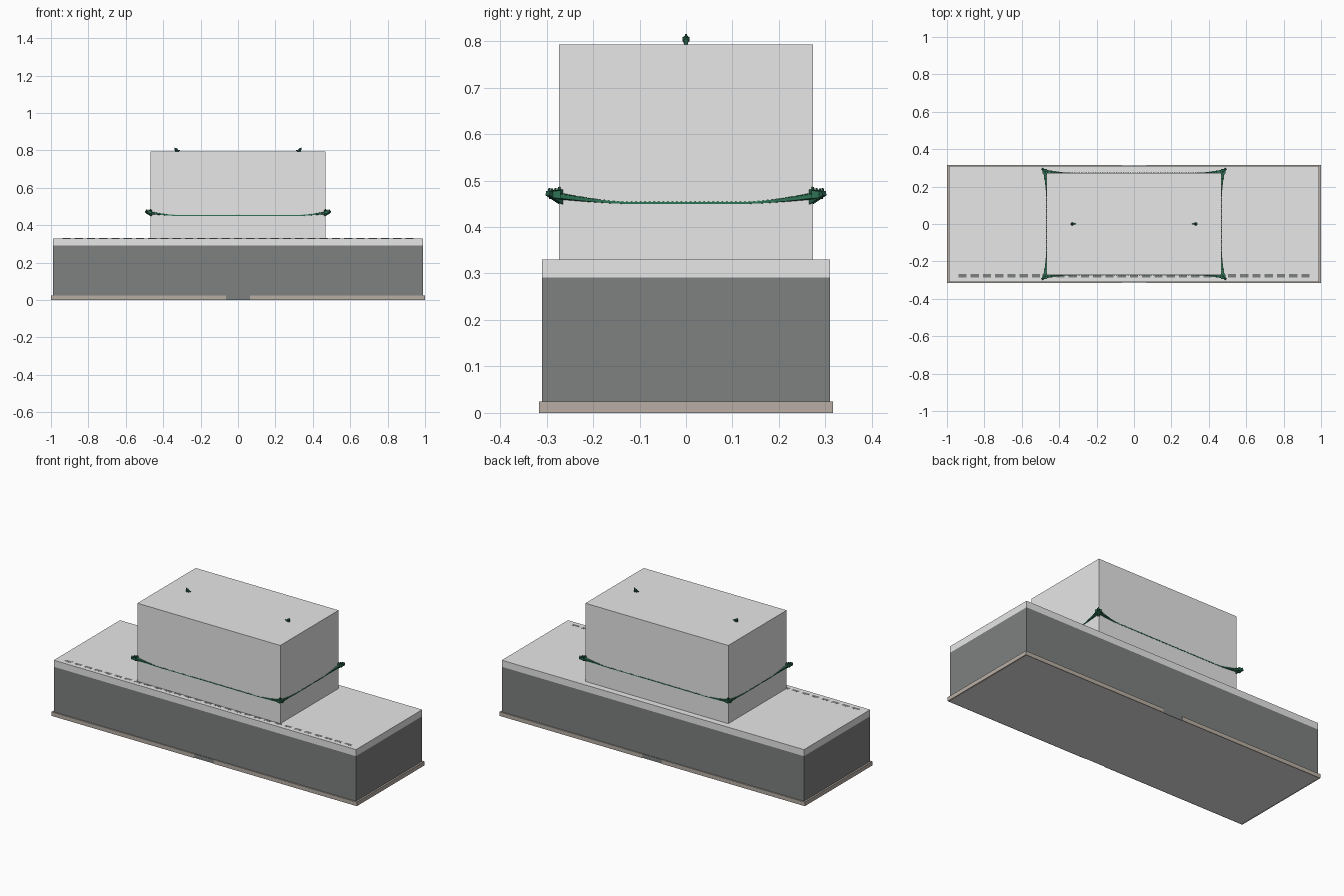
import bpy, bmesh, math
from mathutils import Vector, Matrix

if "Cube" in bpy.data.objects:
    bpy.data.objects.remove(bpy.data.objects["Cube"])


def material(name, rgb):
    m = bpy.data.materials.new(name)
    m.diffuse_color = (*rgb, 1)
    m.use_nodes = True
    m.node_tree.nodes["Principled BSDF"].inputs["Base Color"].default_value = m.diffuse_color
    return m


LIGHT = material("light grey", (0.80, 0.80, 0.80))
DARK = material("dark grey", (0.21, 0.22, 0.215))
STONE = material("warm stone", (0.48, 0.425, 0.375))
GREEN = material("roof green", (0.028, 0.17, 0.09))
DEEP = material("deep green", (0.02, 0.115, 0.065))


def finish(name, bm, mat):
    bmesh.ops.recalc_face_normals(bm, faces=bm.faces)
    me = bpy.data.meshes.new(name)
    bm.to_mesh(me)
    bm.free()
    me.materials.append(mat)
    ob = bpy.data.objects.new(name, me)
    bpy.context.collection.objects.link(ob)
    return ob


def add_box(bm, lo, hi):
    lo, hi = Vector(lo), Vector(hi)
    bmesh.ops.create_cube(bm, size=1, matrix=Matrix.Translation((lo + hi) / 2) @ Matrix.Diagonal((*(hi - lo), 1)))


def box(name, lo, hi, mat):
    bm = bmesh.new()
    add_box(bm, lo, hi)
    return finish(name, bm, mat)


# Main masses; the underside of the lower wall is light
BX, BY = 0.99, 0.31
WX, WY = 0.468, 0.273
wall = box("lower_wall", (-BX, -BY, 0), (BX, BY, 0.291), DARK)
wall.data.materials.append(LIGHT)
for p in wall.data.polygons:
    p.material_index = 1 if p.normal.z < -0.5 else 0
box("lower_roof_slab", (-BX, -BY, 0.291), (BX, BY, 0.33), LIGHT)
box("upper_block", (-WX, -WY, 0.33), (WX, WY, 0.793), LIGHT)

# Plinth ring, interrupted by a dark threshold in the middle of front and back
bm, sill = bmesh.new(), bmesh.new()
for s in (-1, 1):
    ya, yb = sorted((s * BY, s * 0.316))
    add_box(bm, (-0.995, ya, 0), (-0.065, yb, 0.024))
    add_box(bm, (0.065, ya, 0), (0.995, yb, 0.024))
    ya, yb = sorted((s * BY, s * 0.313))
    add_box(sill, (-0.065, ya, 0), (0.065, yb, 0.024))
    xa, xb = sorted((s * BX, s * 1.0))
    add_box(bm, (xa, -0.316, 0), (xb, 0.316, 0.024))
finish("plinth", bm, STONE)
finish("thresholds", sill, DARK)

# Row of dark plates along the front of the slab
bm = bmesh.new()
for i in range(29):
    x = (i - 14) * 0.0655
    add_box(bm, (x - 0.022, -0.287, 0.329), (x + 0.022, -0.268, 0.3304))
finish("slab_plates", bm, DARK)


def eave(u, half):
    """Overhang and height of the eave at position u (0 centre, 1 corner)."""
    start = (half - 0.15) / half
    s = max(0, (abs(u) - start) / (1 - start))
    return 0.001 + 0.021 * s ** 2, 0.452 + 0.018 * s ** 1.4, s


# Upturned eaves: one curved strip per side, with round tile ends
strips, tiles = bmesh.new(), bmesh.new()
for half, wall, axis in ((WX, WY, 0), (WY, WX, 1)):
    for side in (-1, 1):
        def P(a, b, z):
            return (a, side * b, z) if axis == 0 else (side * b, a, z)
        rings = []
        n = 64
        for i in range(n + 1):
            u = -1 + 2 * i / n
            d, z, s = eave(u, half)
            a = u * (half + 0.022)
            th = 0.002 + 0.003 * s
            section = ((wall - 0.003, z + th + d * 0.2), (wall + d, z + th),
                       (wall + d, z - th), (wall - 0.003, z - th - d * 0.2))
            rings.append([strips.verts.new(P(a, b, h)) for b, h in section])
        for r, q in zip(rings, rings[1:]):
            for k in range(4):
                strips.faces.new((r[k], r[(k + 1) % 4], q[(k + 1) % 4], q[k]))
        strips.faces.new(rings[0])
        strips.faces.new(rings[-1])
        count = int(2 * half / 0.009)
        for i in range(count + 1):
            u = -1 + 2 * i / count
            d, z, s = eave(u, half)
            rot = Matrix.Rotation(math.pi / 2, 4, 'X' if axis == 0 else 'Y')
            loc = P(u * (half + 0.02), wall + d - 0.0035, z + 0.001 + 0.003 * s)
            bmesh.ops.create_cone(tiles, cap_ends=True, segments=6, radius1=0.003, radius2=0.003,
                                  depth=0.009, matrix=Matrix.Translation(loc) @ rot)
finish("eave_strips", strips, GREEN)
finish("eave_tile_ends", tiles, GREEN)

# Corner hips: tapered beam under each corner, small ornaments above
beams, hips = bmesh.new(), bmesh.new()
for sx in (-1, 1):
    for sy in (-1, 1):
        def C(o, w, z):
            k = 0.7071 * w
            return (sx * (WX + o + k), sy * (WY + o - k), z)
        prof = ((-0.005, 0.481), (0.024, 0.477), (0.025, 0.468), (-0.005, 0.448))
        a, b = [[beams.verts.new(C(o, w, z)) for o, z in prof] for w in (-0.006, 0.006)]
        beams.faces.new(a)
        beams.faces.new(b)
        for k in range(4):
            beams.faces.new((a[k], a[(k + 1) % 4], b[(k + 1) % 4], b[k]))
        for o, r, top in ((0.0, 0.005, 0.486), (0.008, 0.004, 0.484), (0.015, 0.004, 0.483), (0.021, 0.004, 0.484)):
            bmesh.ops.create_cone(hips, cap_ends=True, segments=6, radius1=r, radius2=r * 0.5, depth=0.012,
                                  matrix=Matrix.Translation(C(o, 0, top - 0.006)))
finish("corner_hips", beams, DEEP)
finish("corner_ornaments", hips, DEEP)

# Ridge finials poking through the top: neck, round head and raised tail
bm = bmesh.new()
for s in (-1, 1):
    add_box(bm, (s * 0.33 - 0.008, -0.004, 0.79), (s * 0.33 + 0.008, 0.004, 0.803))
    bmesh.ops.create_icosphere(bm, subdivisions=1, radius=0.009, matrix=Matrix.Translation((s * 0.331, 0, 0.804)))
    for x, z, tilt in ((0.317, 0.799, -1.5), (0.335, 0.808, 0.5)):
        m = Matrix.Translation((s * x, 0, z)) @ Matrix.Rotation(s * tilt, 4, 'Y')
        bmesh.ops.create_cone(bm, cap_ends=True, segments=5, radius1=0.006, radius2=0.002, depth=0.016, matrix=m)
finish("ridge_finials", bm, DEEP)
